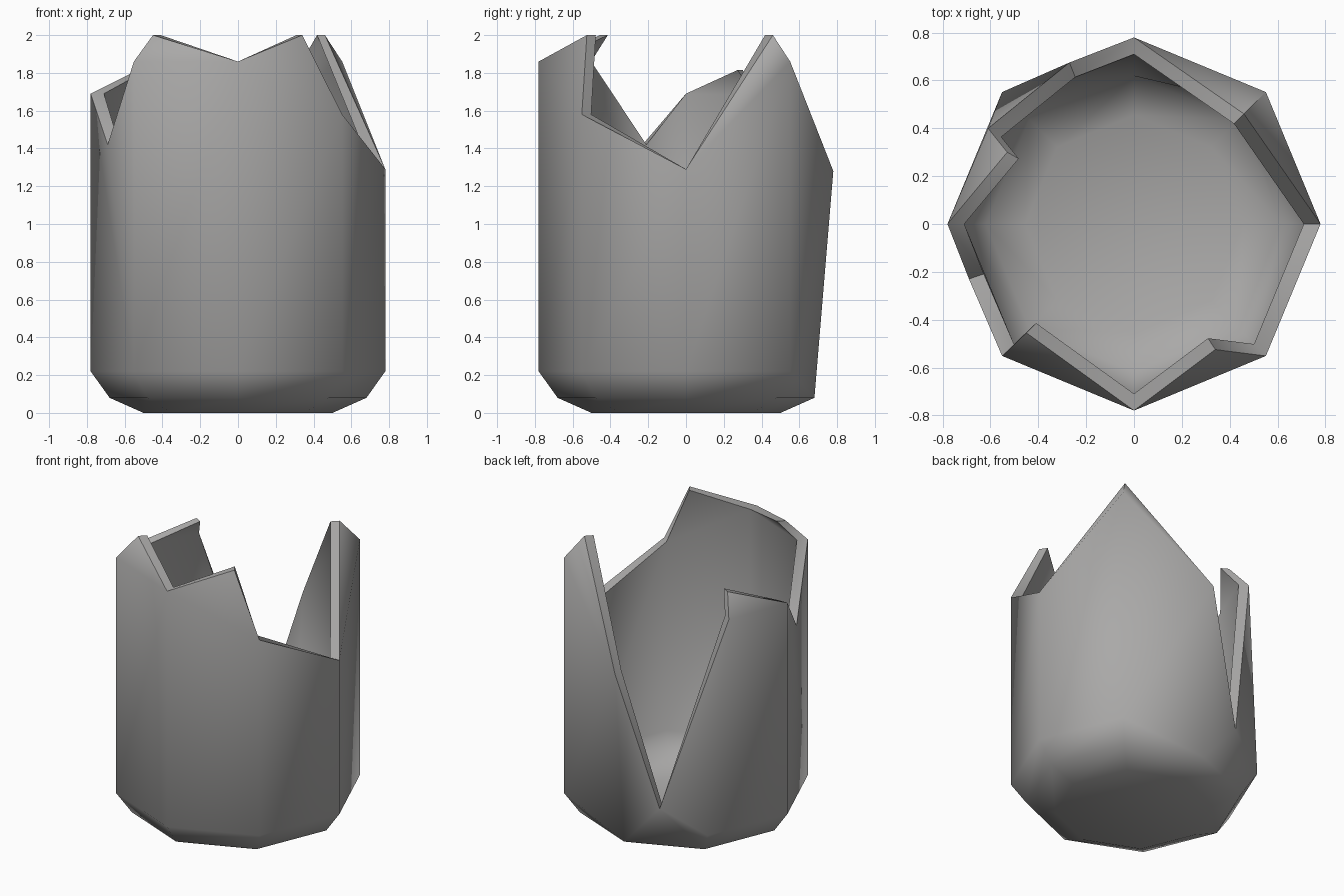
import bpy, bmesh, math

if "Cube" in bpy.data.objects:
    bpy.data.objects.remove(bpy.data.objects["Cube"])

R = 0.78       # outer radius of the eight-sided wall
INNER = 0.91   # inner skin is the outer one scaled in plan


def ring(radius, z):
    return [(radius * math.cos(k * math.pi / 4), radius * math.sin(k * math.pi / 4), z)
            for k in range(8)]


# Named outer points: base ring, bevel ring, wall foot ring
pts = {}
for name, radius, z in (("a", 0.50, 0.0), ("b", 0.68, 0.08), ("c", R, 0.22)):
    for k, p in enumerate(ring(radius, z)):
        pts[name + str(k)] = p
del pts["c2"]  # broken away under the deep crack

# Wall tops at each corner
tops = {0: 1.29, 1: 1.86, 2: 1.28, 4: 1.69, 5: 1.86, 6: 1.86, 7: 1.58}
for k, z in tops.items():
    pts["t" + str(k)] = ring(R, z)[k]

# Jagged break points: leaning peaks, crack bottom and notch
pts.update({
    "peak1": (0.46, 0.46, 2.0),
    "crack": (-0.27, 0.675, 0.38),
    "shard": (-0.61, 0.40, 1.68),
    "tip": (-0.53, 0.30, 1.815),
    "notch": (-0.69, -0.23, 1.42),
    "peak5": (-0.45, -0.455, 2.0),
    "peak6": (0.34, -0.525, 2.0),
})

# Faces of one skin
faces = [[f"a{k}" for k in reversed(range(8))]]
for k in range(8):
    n = (k + 1) % 8
    faces.append([f"a{k}", f"a{n}", f"b{n}", f"b{k}"])
    if k not in (1, 2):
        faces.append([f"b{k}", f"b{n}", f"c{n}", f"c{k}"])
faces += [f.split() for f in (
    "c0 c1 t1 t0", "t0 t1 peak1", "t1 t2 peak1",
    "b1 b2 c1", "c1 b2 t2 t1", "b2 crack t2",
    "b2 b3 crack", "b3 c3 crack", "c3 shard crack",
    "c3 c4 t4 shard", "shard t4 tip",
    "c4 c5 t5 notch t4",
    "c5 c6 t6 t5", "t5 t6 peak5",
    "c6 c7 t7 t6", "t6 t7 peak6",
    "c7 c0 t0 t7",
)]
rim = "t0 peak1 t2 crack shard tip t4 notch t5 peak5 t6 peak6 t7".split()

bm = bmesh.new()
outer, inner = {}, {}
for name, (x, y, z) in pts.items():
    outer[name] = bm.verts.new((x, y, z))
    lift = z * 0.9 + 0.07 if z < 0.3 else z   # floor thickness
    inner[name] = bm.verts.new((x * INNER, y * INNER, lift))

# Outer skin, inner skin, and the broken rim between them
for f in faces:
    bm.faces.new([outer[n] for n in f])
    bm.faces.new([inner[n] for n in reversed(f)])
for p, q in zip(rim, rim[1:] + rim[:1]):
    bm.faces.new([outer[p], outer[q], inner[q], inner[p]])
bmesh.ops.triangulate(bm, faces=[f for f in bm.faces if len(f.verts) == 5])
bmesh.ops.recalc_face_normals(bm, faces=bm.faces)

mesh = bpy.data.meshes.new("broken_pot")
bm.to_mesh(mesh)
bm.free()
pot = bpy.data.objects.new("broken_pot", mesh)
bpy.context.collection.objects.link(pot)

mat = bpy.data.materials.new("stone_grey")
mat.diffuse_color = (0.40, 0.395, 0.39, 1)
mat.use_nodes = True
mat.node_tree.nodes["Principled BSDF"].inputs["Base Color"].default_value = mat.diffuse_color
mesh.materials.append(mat)

bpy.context.view_layer.objects.active = pot
pot.select_set(True)
bpy.ops.object.shade_smooth_by_angle(angle=math.radians(50))
